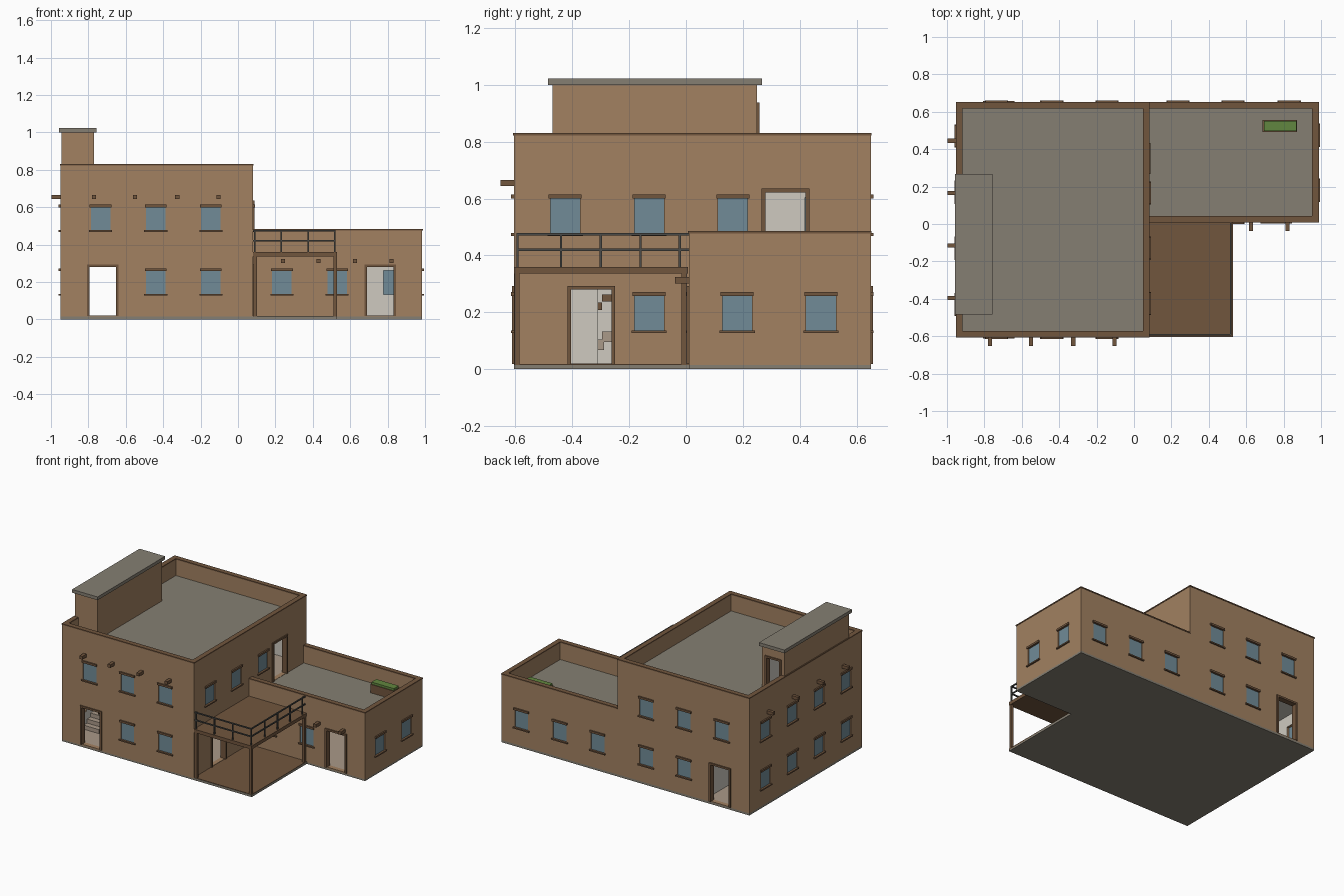
import bpy, bmesh

cube = bpy.data.objects.get("Cube")
if cube:
    bpy.data.objects.remove(cube, do_unlink=True)


def material(name, r, g, b):
    m = bpy.data.materials.new(name)
    m.use_nodes = True
    m.diffuse_color = (r, g, b, 1)
    m.node_tree.nodes["Principled BSDF"].inputs["Base Color"].default_value = (r, g, b, 1)
    return m


adobe = material("adobe", .36, .22, .12)
cream = material("cream_plaster", .62, .59, .53)
tan = material("tan_floor", .40, .32, .25)
grey = material("grey_concrete", .235, .212, .17)
wood = material("dark_wood", .165, .092, .048)
glass = material("window_blue", .165, .26, .31)
iron = material("dark_iron", .07, .07, .065)
green = material("plant_green", .12, .24, .05)
SHELL = [adobe, cream, tan, grey]


def build(name, boxes, mats, side=0, floor=0):
    """One object from (x0, x1, y0, y1, z0, z1) boxes; floor colours the bottom faces."""
    bm = bmesh.new()
    for x0, x1, y0, y1, z0, z1 in boxes:
        lo, hi = (x0, y0, z0), (x1, y1, z1)
        for v in bmesh.ops.create_cube(bm, size=1)["verts"]:
            v.co = [hi[i] if v.co[i] > 0 else lo[i] for i in range(3)]
    bm.normal_update()
    for f in bm.faces:
        f.material_index = floor if f.normal.z < -.5 else side
    mesh = bpy.data.meshes.new(name)
    bm.to_mesh(mesh)
    bm.free()
    for m in mats:
        mesh.materials.append(m)
    obj = bpy.data.objects.new(name, mesh)
    bpy.context.collection.objects.link(obj)
    return obj


def cut(obj, boxes, side=0, floor=0):
    """Cut boxes out of a shell, the new faces taking the cutter's colours."""
    cutter = build("cutter", boxes, SHELL, side, floor)
    cutter.hide_render = True
    mod = obj.modifiers.new("cut", "BOOLEAN")
    mod.operation, mod.solver, mod.object = "DIFFERENCE", "EXACT", cutter
    deps = bpy.context.evaluated_depsgraph_get()
    deps.update()
    mesh = bpy.data.meshes.new_from_object(obj.evaluated_get(deps))
    obj.modifiers.clear()
    obj.data = mesh
    bpy.data.objects.remove(cutter, do_unlink=True)


# Main dimensions
L, M, R = -.95, .08, .985
F, W, B = -.605, .01, .65
T = .032
GROUND, UPPER, ROOF = .018, .36, .71
MAIN_TOP, WING_TOP = .822, .477
PX = .53

# Walls as (normal axis, outward sign, plane)
main_front, main_back = ("y", -1, F), ("y", 1, B)
main_left, main_right = ("x", -1, L), ("x", 1, M)
wing_front, wing_right = ("y", -1, W), ("x", 1, R)
tower_back = ("y", 1, .25)


def on_wall(wall, a0, a1, d0, d1, z0, z1):
    """Box along a wall; d is the distance outward from its face."""
    axis, out, plane = wall
    p0, p1 = sorted((plane + out * d0, plane + out * d1))
    return (p0, p1, a0, a1, z0, z1) if axis == "x" else (a0, a1, p0, p1, z0, z1)


panes, trims, frames, beams = [], [], [], []


def windows(wall, centres, floor):
    holes = []
    z0, z1 = floor + .115, floor + .243
    for c in centres:
        holes.append(on_wall(wall, c - .052, c + .052, -.06, .02, z0, z1))
        panes.append(on_wall(wall, c - .053, c + .053, -.014, -.006, z0, z1))
        trims.append(on_wall(wall, c - .058, c + .058, -.005, .01, z1 - .003, z1 + .011))
        trims.append(on_wall(wall, c - .062, c + .062, -.005, .01, z0 - .006, z0 + .003))
    return holes


def door(wall, c, floor, half=.071, height=.262):
    top, fr = floor + height, .013
    for s in (-1, 1):
        a0, a1 = sorted((c + s * half, c + s * (half + fr)))
        frames.append(on_wall(wall, a0, a1, -T, .008, floor, top))
    frames.append(on_wall(wall, c - half - fr, c + half + fr, -T, .008, top, top + fr))
    return [on_wall(wall, c - half - .004, c + half + .004, -.06, .02, floor + .002, top + .004)]


# Foundation and floors
build("foundation", [(L, M, F, B, 0, .015), (M, R, W, B, 0, .015), (M, PX, F, W, 0, .015)], [grey])
build("ground_floor", [(L + .01, M - .01, F + .01, B - .01, .01, GROUND),
                       (M - .01, R - .01, W + .01, B - .01, .01, GROUND)], [tan])
build("porch_floor", [(M, PX, F + .002, W, .01, GROUND)], [wood])

# Main block
xs3 = (-.735, -.44, -.145)
ys4 = (.47, .17, -.13, -.43)
main = build("main_block", [(L, M, F, B, .012, MAIN_TOP)], SHELL)
inner = (L + T, M - T, F + T, B - T)
cut(main, [inner + (0, UPPER - .02), inner + (UPPER, ROOF - .02)], 1, 2)
cut(main, [inner + (ROOF, MAIN_TOP + .1)], 0, 3)
cut(main, [(L + T, -.80, -.2, .1, z - .04, z + .02) for z in (UPPER, ROOF)], 1, 1)
cut(main, windows(main_front, xs3[1:], GROUND) + windows(main_front, xs3, UPPER)
    + windows(main_back, xs3[1:], GROUND) + windows(main_back, xs3, UPPER)
    + windows(main_left, ys4, GROUND) + windows(main_left, ys4, UPPER)
    + windows(main_right, (-.13,), GROUND) + windows(main_right, (.165, -.13, -.425), UPPER)
    + door(main_front, -.722, GROUND) + door(main_back, -.722, GROUND)
    + door(main_right, -.333, GROUND) + door(main_right, .35, UPPER))

# Low wing
xs_wing = (.235, .53, .83)
wing = build("low_wing", [(M, R, W, B, .012, WING_TOP)], SHELL)
inner = (M - .05, R - T, W + T, B - T)
cut(wing, [inner + (0, UPPER - .02)], 1, 2)
cut(wing, [inner + (UPPER, WING_TOP + .1)], 0, 3)
cut(wing, windows(wing_front, xs_wing[:2], GROUND) + windows(main_back, xs_wing, GROUND)
    + windows(wing_right, (.18, .475), GROUND) + door(wing_front, .76, GROUND))

# Stair tower with its overhanging slab
tower = build("stair_tower", [(L + .005, -.77, -.47, .25, ROOF - .005, 1.0)], SHELL)
cut(tower, [(L + T, -.80, -.44, .22, ROOF - .1, .97)], 1, 1)
cut(tower, door(tower_back, -.858, ROOF, .05, .215))
build("tower_roof", [(L - .006, -.757, -.485, .267, 1.0, 1.023)], [grey])

# Interior partition with a doorway
PW = (-.60, -.58)
build("partition", [PW + (F + T, -.31, GROUND, UPPER - .02), PW + (-.16, B - T, GROUND, UPPER - .02),
                    PW + (-.31, -.16, .28, UPPER - .02)], [cream])

# Two stacked flights of floating steps
steps, rails = [], []
N = 12
for base, rise in ((GROUND, UPPER - GROUND), (UPPER, ROOF - UPPER)):
    for i in range(N):
        y, z = -.41 + i * .038, base + rise * (i + 1) / N
        steps.append((L + T, -.80, y, y + .045, max(z - .036, base), z))
        rails.append((-.808, -.80, y, y + .039, z + .105, z + .13))
build("stairs", steps, [tan])
build("stair_handrail", rails[:N], [wood])


# Parapet copings
def coping(name, x0, x1, y0, y1, z, left=True):
    e, z1 = .003, z + .008
    sides = [(x0 - e, x1 + e, y0 - e, y0 + T, z, z1), (x0 - e, x1 + e, y1 - T, y1 + e, z, z1),
             (x1 - T, x1 + e, y0 + T, y1 - T, z, z1)]
    if left:
        sides.append((x0 - e, x0 + T, y0 + T, y1 - T, z, z1))
    build(name, sides, [wood])


coping("main_coping", L, M, F, B, MAIN_TOP)
coping("wing_coping", M + .003, R, W, B, WING_TOP, False)

# Projecting roof beams
for wall, centres, z in ((main_front, (-.77, -.55, -.325, -.105), .655),
                         (main_left, (.445, .165, -.115, -.395), .655),
                         (wing_front, (.24, .43, .625, .82), .313)):
    beams += [on_wall(wall, c - .011, c + .011, -.01, .048, z - .011, z + .011) for c in centres]
build("roof_beams", beams, [wood])
build("window_panes", panes, [glass])
build("window_lintels_and_sills", trims, [wood])
build("door_frames", frames, [wood])

# Porch: deck and posts
build("porch_deck", [(M, PX, F, W - .003, .336, UPPER)], [wood])
build("porch_posts", [(x, x + .018, y, y + .018, GROUND, .336)
                      for x in (M + .004, PX - .02) for y in (F + .002, W - .025)], [wood])

# Deck railing on the front and right edges
RY, RX, b = F + .012, PX - .012, .004
bars = []
for z in (.42, .474):
    bars.append((M, RX + b, RY - b, RY + b, z - b, z + b))
    bars.append((RX - b, RX + b, RY, W, z - b, z + b))
bars += [(x - b, x + b, RY - b, RY + b, UPPER, .474) for x in (.09, .232, .375, RX)]
bars += [(RX - b, RX + b, y - b, y + b, UPPER, .474) for y in (-.44, -.3, -.16, -.022)]
build("deck_railing", bars, [iron])

# Rooftop planter
build("planter_box", [(.688, .872, .493, .557, UPPER, .42)], [wood])
build("planter_greenery", [(.694, .868, .498, .552, .415, .435)], [green])
